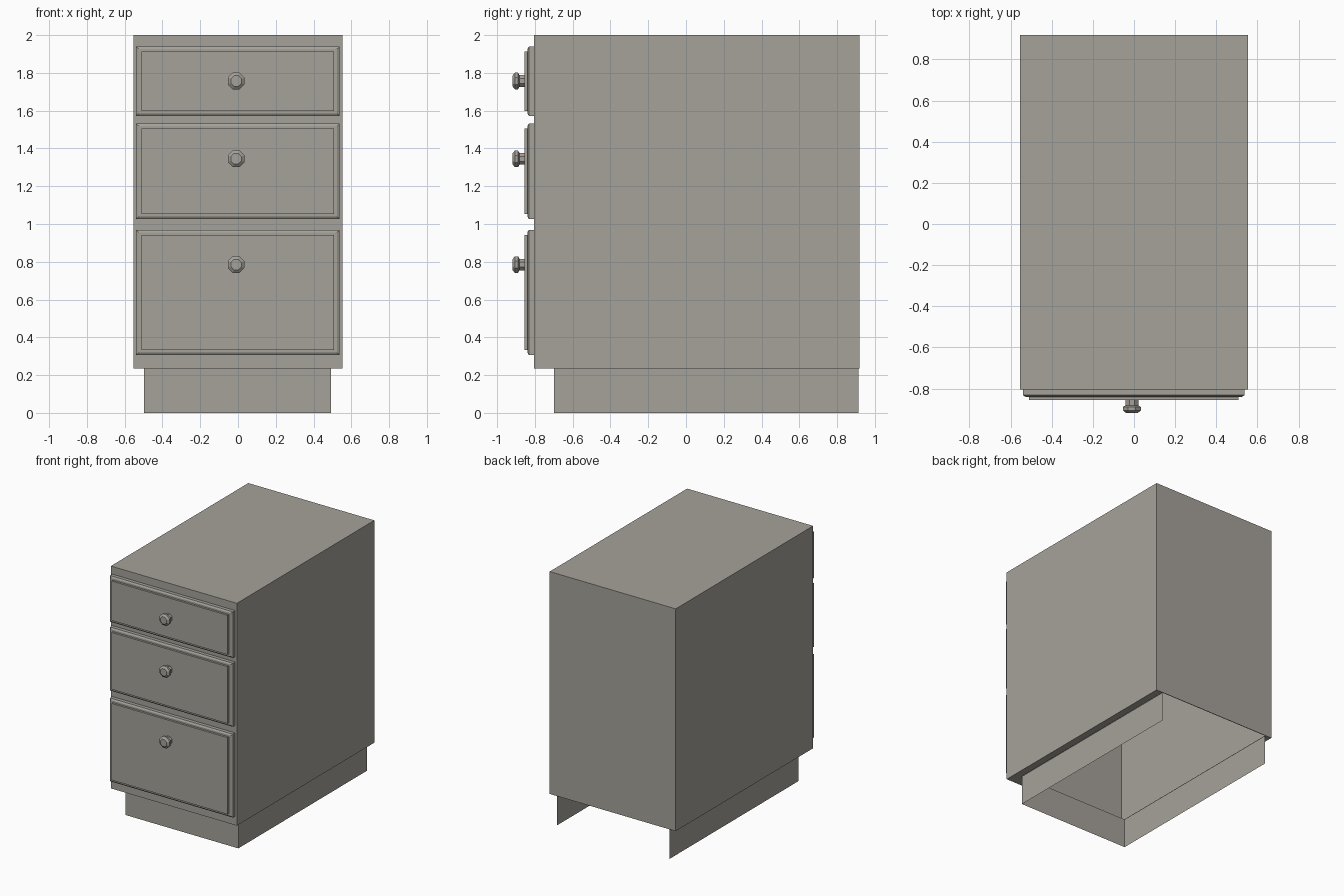
import bpy, bmesh, math

if "Cube" in bpy.data.objects:
    bpy.data.objects.remove(bpy.data.objects["Cube"])

mat = bpy.data.materials.new("warm_grey")
mat.diffuse_color = (0.38, 0.36, 0.325, 1)
mat.use_nodes = True
mat.node_tree.nodes["Principled BSDF"].inputs["Base Color"].default_value = mat.diffuse_color


def finish(name, bm):
    me = bpy.data.meshes.new(name)
    bm.to_mesh(me)
    bm.free()
    me.materials.append(mat)
    ob = bpy.data.objects.new(name, me)
    bpy.context.collection.objects.link(ob)
    return ob


def loft(bm, rings, cap_start=False, cap_end=False):
    """Skin a list of equal-length point rings, with optional end caps."""
    vs = [[bm.verts.new(p) for p in r] for r in rings]
    n = len(vs[0])
    for a, b in zip(vs, vs[1:]):
        for i in range(n):
            j = (i + 1) % n
            bm.faces.new((a[i], a[j], b[j], b[i]))
    if cap_start:
        bm.faces.new(vs[0][::-1])
    if cap_end:
        bm.faces.new(vs[-1])


def rect_z(x0, x1, y0, y1, z):
    return [(x0, y0, z), (x1, y0, z), (x1, y1, z), (x0, y1, z)]


def rect_y(x0, x1, z0, z1, y):
    return [(x0, y, z0), (x1, y, z0), (x1, y, z1), (x0, y, z1)]


# Cabinet shell: closed top, underside only a rim around the open plinth
bm = bmesh.new()
loft(bm, [rect_z(-0.495, 0.495, -0.70, 0.914, 0.236),
          rect_z(-0.553, 0.553, -0.804, 0.919, 0.236),
          rect_z(-0.553, 0.553, -0.804, 0.919, 2.0)], cap_end=True)
finish("cabinet_body", bm)

# Plinth: thin front and side boards, open at the back and below
bm = bmesh.new()
path = [(-0.497, 0.914), (-0.497, -0.70), (0.493, -0.70), (0.493, 0.914)]
low = [bm.verts.new((x, y, 0)) for x, y in path]
high = [bm.verts.new((x, y, 0.236)) for x, y in path]
for i in range(3):
    bm.faces.new((low[i], low[i + 1], high[i + 1], high[i]))
finish("plinth", bm)

# Drawers: bevelled slab with raised panel, and an eight-sided knob
knob_profile = [(0.031, -0.856), (0.031, -0.882), (0.044, -0.889),
                (0.044, -0.906), (0.028, -0.919)]
drawers = [("top", 1.573, 1.939, 1.757),
           ("middle", 1.027, 1.531, 1.345),
           ("bottom", 0.307, 0.968, 0.785)]
for label, z0, z1, kz in drawers:
    bm = bmesh.new()
    rings = []
    for inset, y in [(0, -0.804), (0, -0.832), (0.014, -0.840),
                     (0.030, -0.840), (0.030, -0.856)]:
        zi = inset * 0.88
        rings.append(rect_y(-0.54 + inset, 0.538 - inset, z0 + zi, z1 - zi, y))
    loft(bm, rings, cap_end=True)
    finish(label + "_drawer_front", bm)

    bm = bmesh.new()
    rings = []
    for r, y in knob_profile:
        rad = r / math.cos(math.pi / 8)
        ring = []
        for i in range(8):
            a = math.pi / 8 + i * math.pi / 4
            ring.append((-0.01 + rad * math.cos(a), y, kz + rad * math.sin(a)))
        rings.append(ring)
    loft(bm, rings, cap_end=True)
    finish(label + "_drawer_knob", bm)
